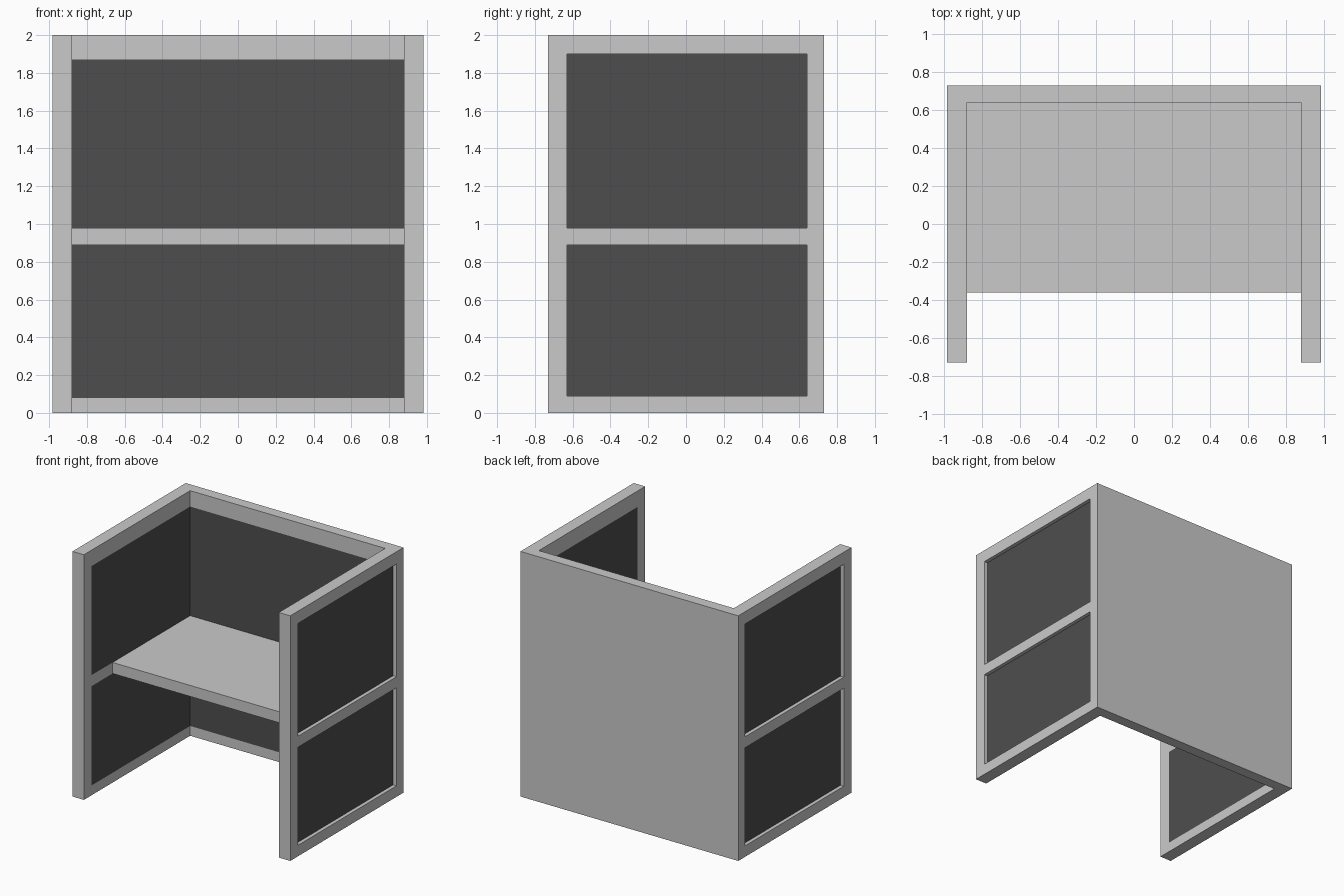
import bpy
import bmesh
from mathutils import Vector

cube = bpy.data.objects.get("Cube")
if cube:
    bpy.data.objects.remove(cube, do_unlink=True)

HALF_X, HALF_Y, HEIGHT = 0.983, 0.73, 2.0
INNER_X, INNER_Y = 0.88, 0.64
DESK_LOW, DESK_HIGH, DESK_FRONT = 0.89, 0.98, -0.36
RECESS = 0.03


def material(name, value):
    mat = bpy.data.materials.new(name)
    mat.use_nodes = True
    colour = (value, value, value, 1)
    mat.diffuse_color = colour
    mat.node_tree.nodes["Principled BSDF"].inputs["Base Color"].default_value = colour
    return mat


light = material("light grey frame", 0.59)
dark = material("dark grey fabric", 0.076)


def finish(bm, name, mats):
    bmesh.ops.recalc_face_normals(bm, faces=bm.faces[:])
    mesh = bpy.data.meshes.new(name)
    bm.to_mesh(mesh)
    bm.free()
    for mat in mats:
        mesh.materials.append(mat)
    obj = bpy.data.objects.new(name, mesh)
    bpy.context.collection.objects.link(obj)
    return obj


def cut(bm, pick, axis, positions):
    """Slice only the picked faces across one axis."""
    normal = Vector((axis == "x", axis == "y", axis == "z"))
    for p in positions:
        faces = [f for f in bm.faces if pick(f)]
        edges = {e for f in faces for e in f.edges}
        verts = {v for f in faces for v in f.verts}
        bmesh.ops.bisect_plane(bm, geom=faces + list(edges) + list(verts),
                               dist=1e-5, plane_co=normal * p, plane_no=normal)


def in_panel(c, front, back, low, high):
    return front < c.y < back and (low < c.z < DESK_LOW or DESK_HIGH < c.z < high)


# U-shaped booth wall, extruded from its plan
plan = [(-HALF_X, -HALF_Y), (-INNER_X, -HALF_Y), (-INNER_X, INNER_Y),
        (INNER_X, INNER_Y), (INNER_X, -HALF_Y), (HALF_X, -HALF_Y),
        (HALF_X, HALF_Y), (-HALF_X, HALF_Y)]
bm = bmesh.new()
base = bm.faces.new([bm.verts.new((x, y, 0)) for x, y in plan])
top = bmesh.ops.extrude_face_region(bm, geom=[base], use_keep_orig=True)["geom"]
bmesh.ops.translate(bm, vec=(0, 0, HEIGHT),
                    verts=[g for g in top if isinstance(g, bmesh.types.BMVert)])
bmesh.ops.recalc_face_normals(bm, faces=bm.faces[:])


def outer_side(f):
    return abs(f.calc_center_median().x) > HALF_X - 0.001


def inner_side(f):
    return abs(f.normal.x) > 0.9 and not outer_side(f)


def inner_back(f):
    return f.normal.y < -0.9 and abs(f.calc_center_median().y - INNER_Y) < 0.001


# Panel outlines on the outside and inside of the walls
cut(bm, outer_side, "y", (-0.63, INNER_Y))
cut(bm, outer_side, "z", (0.09, DESK_LOW, DESK_HIGH, 1.90))
cut(bm, inner_side, "y", (-0.63,))
for pick in (inner_side, inner_back):
    cut(bm, pick, "z", (0.08, DESK_LOW, DESK_HIGH, 1.87))

# Fabric faces, sunk into the frame on the outside
bm.normal_update()
outside = [f for f in bm.faces if outer_side(f)
           and in_panel(f.calc_center_median(), -0.63, INNER_Y, 0.09, 1.90)]
inside = [f for f in bm.faces if (inner_side(f) or inner_back(f))
          and in_panel(f.calc_center_median(), -0.63, INNER_Y + 0.01, 0.08, 1.87)]
bmesh.ops.inset_individual(bm, faces=outside, thickness=0, depth=-RECESS)
for f in bm.faces:
    f.material_index = 0
for f in outside + inside:
    f.material_index = 1
finish(bm, "booth_walls", (light, dark))

# Desk top spanning between the side walls
bm = bmesh.new()
bmesh.ops.create_cube(bm, size=1)
bmesh.ops.scale(bm, vec=(2 * INNER_X, INNER_Y - DESK_FRONT, DESK_HIGH - DESK_LOW), verts=bm.verts[:])
bmesh.ops.translate(bm, vec=(0, (INNER_Y + DESK_FRONT) / 2, (DESK_HIGH + DESK_LOW) / 2),
                    verts=bm.verts[:])
finish(bm, "desk_top", (light,))
